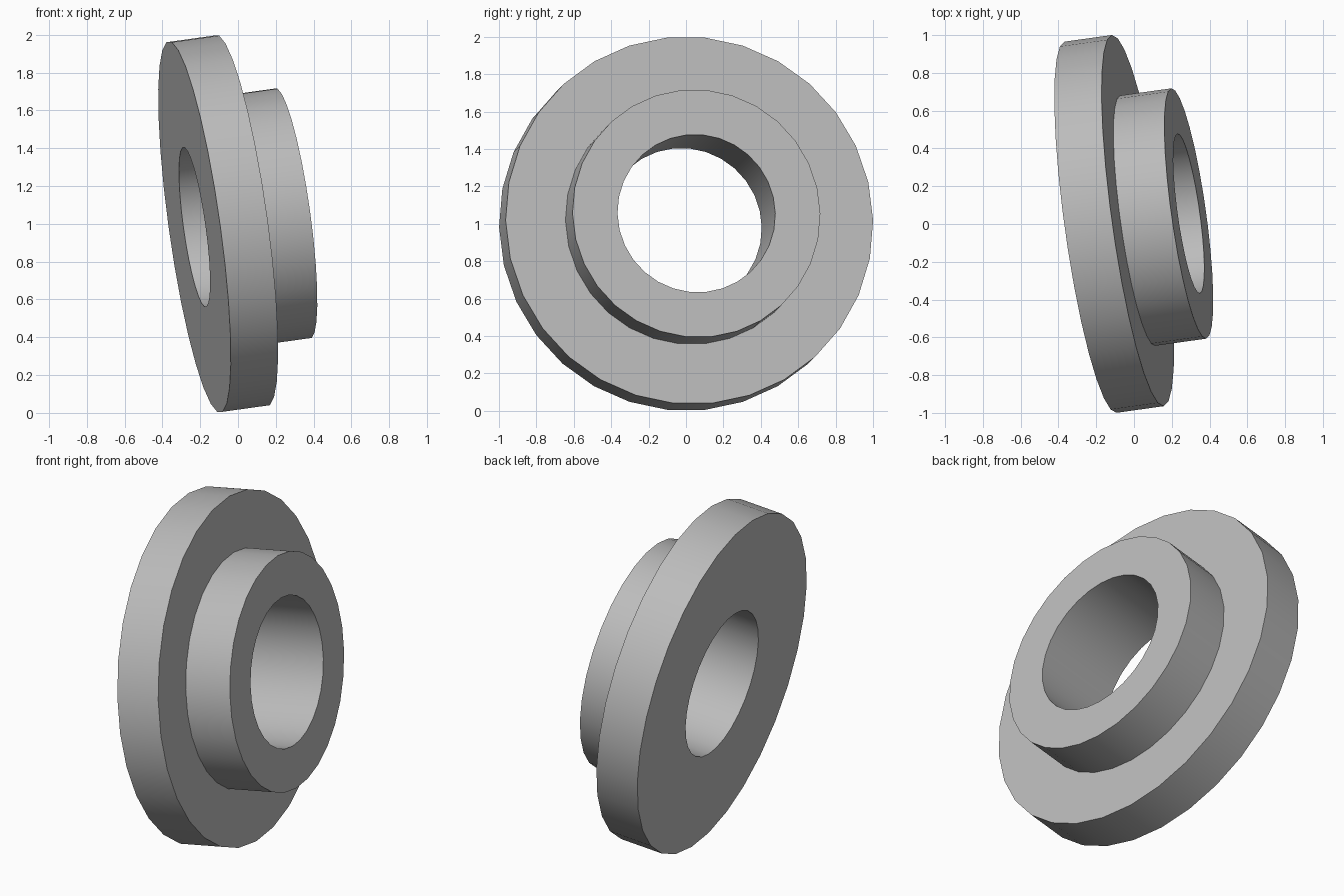
import bpy
import bmesh
import math
from mathutils import Matrix, Vector

cube = bpy.data.objects.get("Cube")
if cube:
    bpy.data.objects.remove(cube, do_unlink=True)

SIDES = 30
AXIS = Vector((0.981, 0.137, 0.137)).normalized()
BACK_CENTRE = Vector((-0.23, -0.017, 0.983))

# Plain grey finish
grey = bpy.data.materials.new("plain_grey")
grey.use_nodes = True
colour = (0.5, 0.5, 0.5, 1)
grey.diffuse_color = colour
grey.node_tree.nodes["Principled BSDF"].inputs["Base Color"].default_value = colour

# Closed cross-section (distance along axis, radius): flange, hub and bore
profile = [(0, 0.426), (0, 0.992), (0.255, 0.992),
           (0.255, 0.669), (0.53, 0.669), (0.53, 0.426)]

# Revolve the section around the local x axis
bm = bmesh.new()
rings = []
for i in range(SIDES):
    a = 2 * math.pi * i / SIDES
    rings.append([bm.verts.new((d, r * math.cos(a), r * math.sin(a)))
                  for d, r in profile])
for i, ring in enumerate(rings):
    following = rings[(i + 1) % SIDES]
    for j in range(len(profile)):
        k = (j + 1) % len(profile)
        bm.faces.new((ring[j], ring[k], following[k], following[j]))
bmesh.ops.recalc_face_normals(bm, faces=bm.faces)

# Tilt the axis and put the part in place
side = Vector((0, 0, 1)).cross(AXIS).normalized()
up = AXIS.cross(side)
turn = Matrix((AXIS, side, up)).transposed().to_4x4()
bm.transform(Matrix.Translation(BACK_CENTRE) @ turn)

mesh = bpy.data.meshes.new("flanged_bushing")
bm.to_mesh(mesh)
bm.free()
mesh.materials.append(grey)
bushing = bpy.data.objects.new("flanged_bushing", mesh)
bpy.context.collection.objects.link(bushing)

# Smooth round walls with crisp rims
bpy.ops.object.select_all(action="DESELECT")
bushing.select_set(True)
bpy.context.view_layer.objects.active = bushing
bpy.ops.object.shade_smooth_by_angle(angle=math.radians(30))
